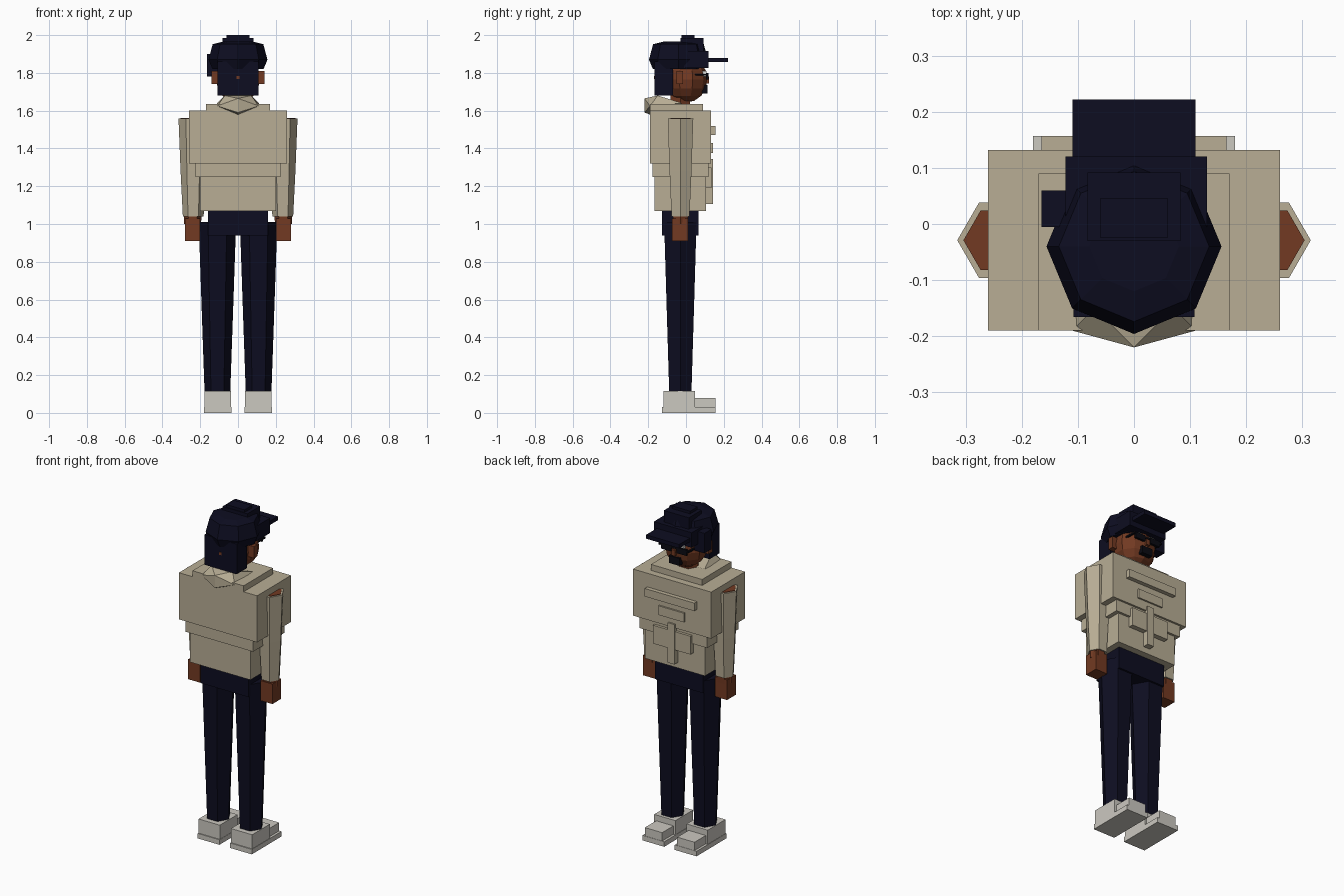
import bpy, bmesh, math
from mathutils import Vector

if "Cube" in bpy.data.objects:
    bpy.data.objects.remove(bpy.data.objects["Cube"])


def mat(name, rgb):
    m = bpy.data.materials.new(name)
    m.diffuse_color = (*rgb, 1)
    m.use_nodes = True
    m.node_tree.nodes["Principled BSDF"].inputs["Base Color"].default_value = m.diffuse_color
    return m


NAVY = mat("navy cloth", (0.004, 0.004, 0.015))
BEIGE = mat("beige cloth", (0.48, 0.42, 0.30))
SKIN = mat("brown skin", (0.17, 0.042, 0.016))
SHOE = mat("light grey", (0.60, 0.58, 0.53))
BLACK = mat("black frame", (0.003, 0.003, 0.006))
WHITE = mat("eye white", (0.75, 0.75, 0.72))


def finish(name, bm, m):
    bmesh.ops.recalc_face_normals(bm, faces=bm.faces)
    me = bpy.data.meshes.new(name)
    bm.to_mesh(me)
    bm.free()
    me.materials.append(m)
    ob = bpy.data.objects.new(name, me)
    bpy.context.collection.objects.link(ob)
    return ob


def box(name, m, x, y, z):
    """Box from (min, max) pairs."""
    bm = bmesh.new()
    bmesh.ops.create_cube(bm, size=1)
    for v in bm.verts:
        v.co = Vector([(a + b) / 2 + c * (b - a) for (a, b), c in zip((x, y, z), v.co)])
    return finish(name, bm, m)


def rings(name, m, n, sections):
    """Stacked n-sided rings, each (cx, cy, z, radius), capped at both ends."""
    bm = bmesh.new()
    loops = []
    for cx, cy, z, r in sections:
        loops.append([bm.verts.new((cx + r * math.cos(math.tau * i / n),
                                    cy + r * math.sin(math.tau * i / n), z)) for i in range(n)])
    for a, b in zip(loops, loops[1:]):
        for i in range(n):
            j = (i + 1) % n
            bm.faces.new((a[i], a[j], b[j], b[i]))
    bm.faces.new(loops[0][::-1])
    bm.faces.new(loops[-1])
    return finish(name, bm, m)


# Jumper
box("chest", BEIGE, (-.26, .26), (-.19, .132), (1.32, 1.60))
box("waist_band", BEIGE, (-.225, .225), (-.178, .12), (1.25, 1.32))
box("lower_torso", BEIGE, (-.20, .20), (-.168, .106), (1.07, 1.25))
box("collar", BEIGE, (-.17, .17), (-.19, .09), (1.60, 1.636))

# Raised bars on the chest
box("chest_bar_wide", BEIGE, (-.165, .165), (.12, .157), (1.47, 1.518))
box("chest_bar_small", BEIGE, (-.085, .085), (.12, .142), (1.375, 1.43))
box("chest_patch", BEIGE, (-.125, .125), (.09, .136), (1.19, 1.30))
box("chest_strip", BEIGE, (-.022, .022), (.09, .142), (1.105, 1.345))

# Folded hood behind the neck
bm = bmesh.new()
for p in [(0, -.22, 1.665), (0, -.22, 1.59), (0, -.15, 1.565)]:
    bm.verts.new(p)
for s in (-1, 1):
    for p in [(.11, -.19, 1.625), (.07, -.15, 1.68), (.11, -.02, 1.64)]:
        bm.verts.new((s * p[0], p[1], p[2]))
bmesh.ops.convex_hull(bm, input=bm.verts)
finish("hood", bm, BEIGE)

# Hips
box("hips", NAVY, (-.16, .16), (-.128, .065), (.94, 1.075))

# Limbs, both sides
for s, side in ((-1, "left"), (1, "right")):
    def sx(a, b):
        return tuple(sorted((s * a, s * b)))
    rings(side + "_sleeve", BEIGE, 6, [(s * .237, -.029, 1.04, .055),
          (s * .237, -.029, 1.28, .067), (s * .237, -.029, 1.558, .078)])
    rings(side + "_arm", SKIN, 6, [(s * .24, -.029, 1.0, .045), (s * .243, -.029, 1.561, .061)])
    box(side + "_hand", SKIN, sx(.20, .28), (-.073, .01), (.91, 1.03))
    rings(side + "_leg", NAVY, 6, [(s * .109, -.03, .11, .068),
          (s * .109, -.03, .57, .084), (s * .109, -.03, 1.01, .099)])
    box(side + "_sole", SHOE, sx(.035, .18), (-.126, .157), (0, .03))
    box(side + "_shoe_heel", SHOE, sx(.037, .178), (-.12, .048), (.03, .115))
    box(side + "_shoe_toe", SHOE, sx(.05, .165), (.048, .155), (.03, .08))
    box(side + "_ear", SKIN, sx(.10, .14), (-.05, -.015), (1.74, 1.81))
    # Eyes and glasses
    box(side + "_eye", WHITE, sx(.025, .06), (.08, .108), (1.78, 1.81))
    box(side + "_lens", BLACK, sx(.018, .085), (.105, .118), (1.765, 1.80))
    box(side + "_temple", BLACK, sx(.09, .10), (.02, .118), (1.785, 1.795))

# Head
bm = bmesh.new()
bmesh.ops.create_uvsphere(bm, u_segments=10, v_segments=8, radius=1)
for v in bm.verts:
    v.co = Vector((v.co.x * .122, v.co.y * .114, 1.765 + v.co.z * .122))
finish("head", bm, SKIN)
rings("neck", SKIN, 6, [(0, -.03, 1.60, .06), (0, -.03, 1.70, .06)])
box("nose", SKIN, (-.012, .012), (.09, .122), (1.745, 1.78))
box("glasses_bridge", BLACK, (-.10, .10), (.105, .116), (1.786, 1.796))
box("beard", BLACK, (-.035, .035), (.085, .113), (1.69, 1.735))

# Hair at the back, with a small strap hole
box("hair_back", NAVY, (-.108, .108), (-.166, -.07), (1.68, 1.86))
box("strap_hole", SKIN, (-.008, .008), (-.170, -.163), (1.768, 1.784))

# Cap: faceted dome, stepped blocks, band, side block and brim
rings("cap_dome", NAVY, 8, [(0, -.04, 1.82, .135), (0, -.04, 1.87, .156),
                            (0, -.04, 1.952, .134), (0, -.04, 1.965, .08)])
box("cap_front_band", NAVY, (-.122, .13), (-.01, .12), (1.825, 1.915))
box("cap_upper_step", NAVY, (-.083, .083), (-.03, .092), (1.90, 1.984))
box("cap_top_step", NAVY, (-.06, .06), (-.025, .046), (1.95, 2.0))
box("cap_side_block", NAVY, (-.165, -.10), (-.005, .06), (1.78, 1.90))
box("cap_brim", NAVY, (-.11, .11), (.08, .222), (1.857, 1.88))
